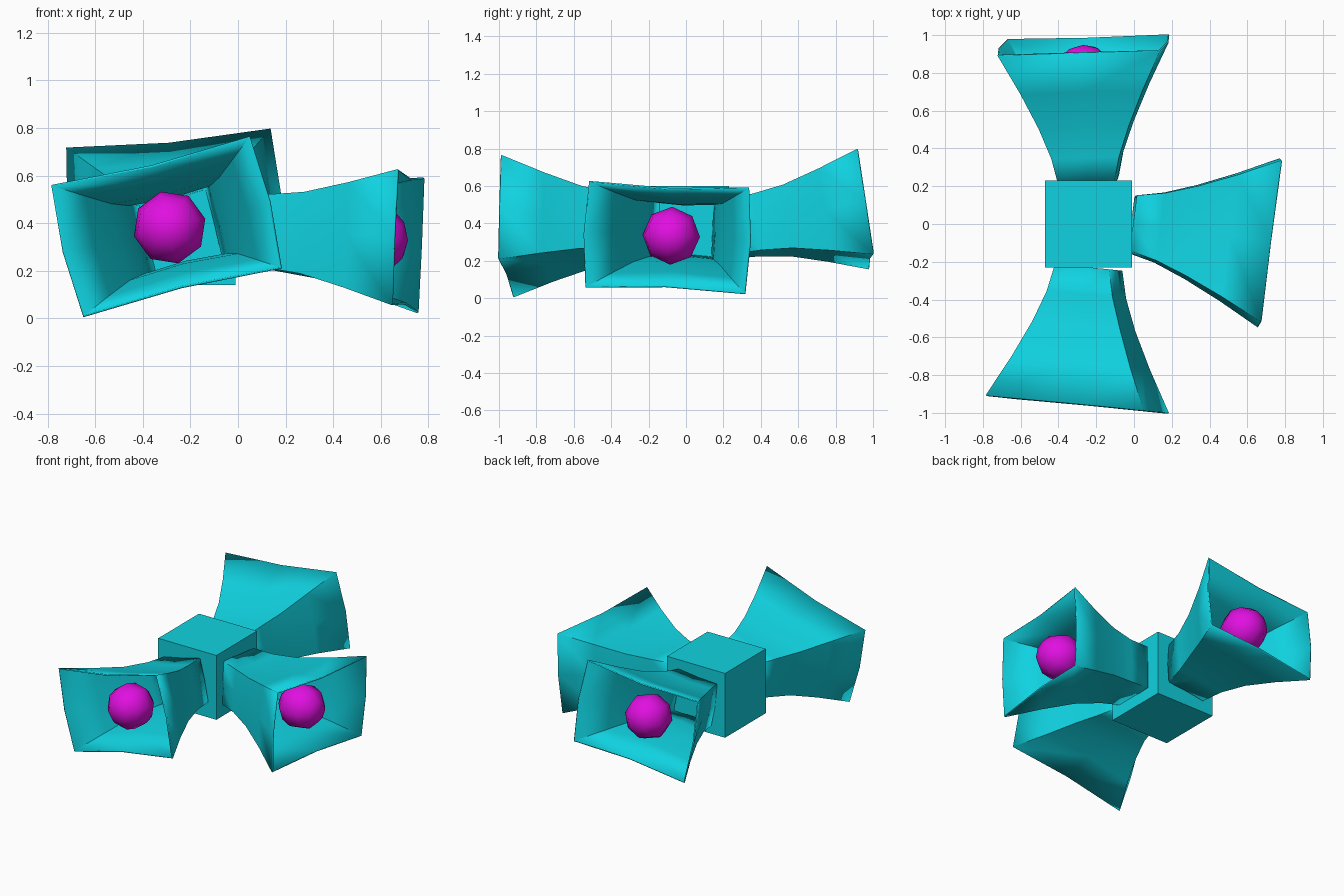
import bpy, bmesh
from math import radians
from mathutils import Vector, Matrix

if "Cube" in bpy.data.objects:
    bpy.data.objects.remove(bpy.data.objects["Cube"])

CORE = Vector((-0.24, 0, 0.37))
HALF = 0.23


def material(name, rgb):
    m = bpy.data.materials.new(name)
    m.diffuse_color = (*rgb, 1)
    m.use_nodes = True
    m.node_tree.nodes["Principled BSDF"].inputs["Base Color"].default_value = m.diffuse_color
    return m


CYAN = material("cyan", (0.005, 0.65, 0.75))
MAGENTA = material("magenta", (0.75, 0.005, 0.75))

# horn stations: position along axis, half width, half height
STATIONS = [(0, 0.148, 0.15), (0.2, 0.18, 0.153), (0.43, 0.24, 0.172),
            (0.7, 0.325, 0.222), (1, 0.4315, 0.286)]


def finish(bm, name, mat, angle=None):
    me = bpy.data.meshes.new(name)
    bm.to_mesh(me)
    bm.free()
    ob = bpy.data.objects.new(name, me)
    bpy.context.collection.objects.link(ob)
    me.materials.append(mat)
    if angle:
        bpy.ops.object.select_all(action='DESELECT')
        ob.select_set(True)
        bpy.context.view_layer.objects.active = ob
        bpy.ops.object.shade_smooth_by_angle(angle=radians(angle))
    return ob


def horn(name, throat, mouth, u, v):
    """Flared eight-point tube from throat to mouth, with a ball inside."""
    throat, mouth = Vector(throat), Vector(mouth)
    u, v = Vector(u).normalized(), Vector(v).normalized()
    n = u.cross(v).normalized()
    v = n.cross(u)
    bm = bmesh.new()
    rings = []
    for t, w, h in STATIONS:
        b = 0.005 + 0.015 * t  # short sides bow out, long sides bow in
        section = [(w + b, 0), (w, h), (0, h - b), (-w, h),
                   (-w - b, 0), (-w, -h), (0, b - h), (w, -h)]
        c = throat.lerp(mouth, t)
        rings.append([bm.verts.new(c + u * x + v * y) for x, y in section])
    for a, b in zip(rings, rings[1:]):
        for i in range(8):
            j = (i + 1) % 8
            bm.faces.new((a[i], a[j], b[j], b[i]))
    ob = finish(bm, name + "_horn", CYAN, 35)
    wall = ob.modifiers.new("wall", 'SOLIDIFY')
    wall.thickness = 0.01
    wall.offset = -1

    # ball with its pole along the horn axis
    bm = bmesh.new()
    frame = Matrix((u, v, n)).transposed().to_4x4()
    centre = throat.lerp(mouth, 0.79)
    bmesh.ops.create_uvsphere(bm, u_segments=8, v_segments=6, radius=0.155,
                              matrix=Matrix.Translation(centre) @ frame)
    finish(bm, name + "_ball", MAGENTA, 60)


# central cube
bm = bmesh.new()
bmesh.ops.create_cube(bm, size=2 * HALF, matrix=Matrix.Translation(CORE))
finish(bm, "core_block", CYAN)

# three horns, each slightly tilted and rolled
horn("front", CORE + Vector((0, -HALF, 0)), (-0.30, -0.953, 0.385),
     (0.835, -0.08, 0.205), (-0.135, 0.015, 0.56))
horn("right", CORE + Vector((HALF, 0, 0)), (0.7125, -0.1, 0.324),
     (0.11, 0.86, -0.035), (0.025, 0.02, 0.565))
horn("back", CORE + Vector((0, HALF, 0)), (-0.2675, 0.945, 0.476),
     (-0.86, -0.025, -0.08), (-0.045, -0.085, 0.56))
